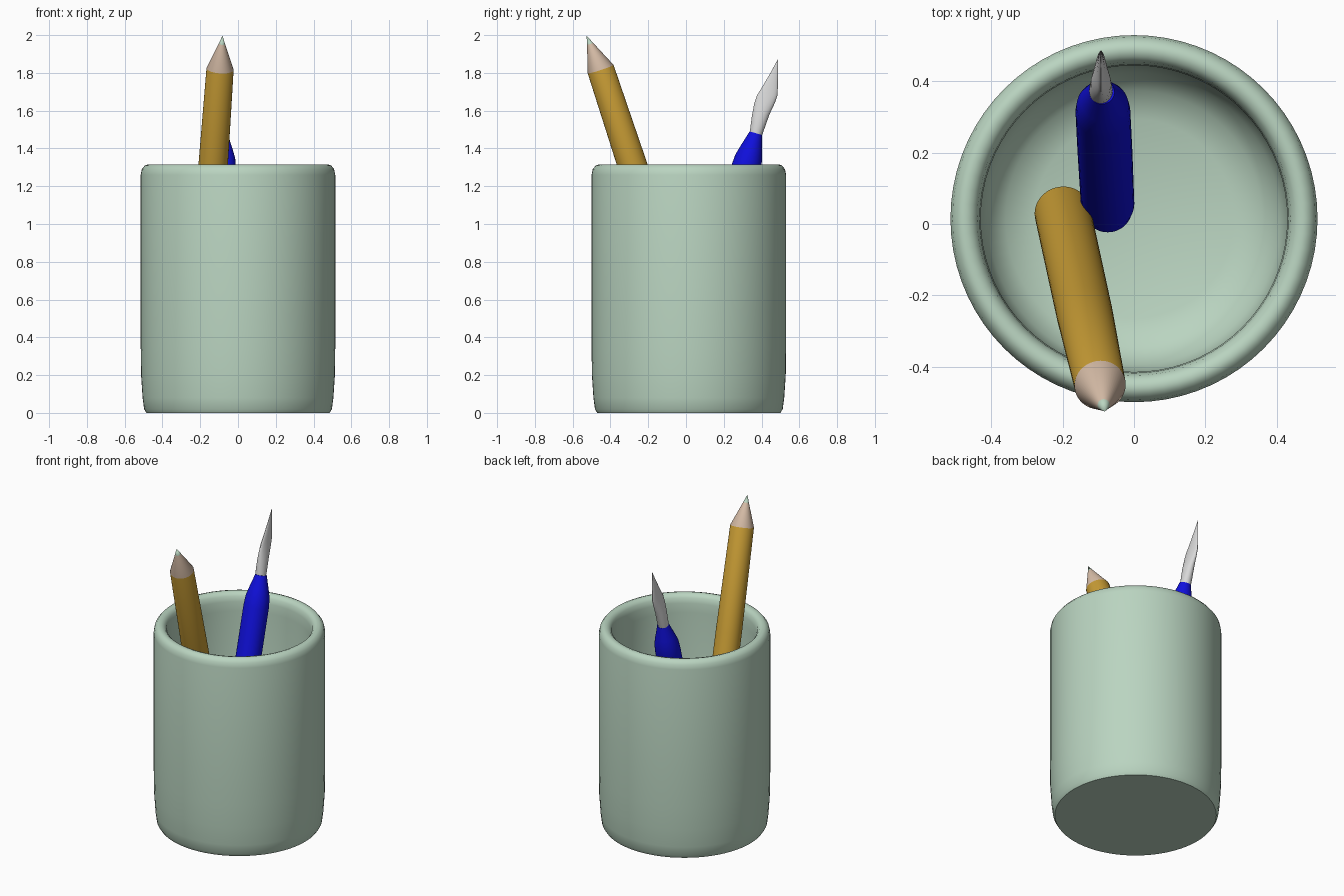
import bpy, bmesh, math
from mathutils import Vector, Matrix

cube = bpy.data.objects.get("Cube")
if cube:
    bpy.data.objects.remove(cube, do_unlink=True)


def material(name, rgb):
    m = bpy.data.materials.new(name)
    m.use_nodes = True
    m.diffuse_color = (*rgb, 1)
    m.node_tree.nodes["Principled BSDF"].inputs["Base Color"].default_value = (*rgb, 1)
    return m


sage = material("sage green", (0.49, 0.66, 0.53))
yellow = material("pencil yellow", (0.57, 0.33, 0.035))
wood = material("bare wood", (0.68, 0.51, 0.39))
blue = material("handle blue", (0.005, 0.005, 0.72))
steel = material("steel grey", (0.70, 0.70, 0.70))


def loft(name, rings, mats, steps=48, origin=(0, 0, 0), toward=None, rule=None):
    """Skin elliptical rings (z, rx, ry, cx, cy); close both ends."""
    bm = bmesh.new()
    loops = []
    for z, rx, ry, cx, cy in rings:
        if rx == 0:
            loops.append([bm.verts.new((cx, cy, z))])
            continue
        angles = [math.tau * i / steps for i in range(steps)]
        loops.append([bm.verts.new((cx + rx * math.cos(a), cy + ry * math.sin(a), z))
                      for a in angles])
    for low, high in zip(loops, loops[1:]):
        for i in range(steps):
            j = (i + 1) % steps
            corners = [low[i % len(low)], low[j % len(low)],
                       high[j % len(high)], high[i % len(high)]]
            bm.faces.new(list(dict.fromkeys(corners)))
    for end in (loops[0], loops[-1]):
        if len(end) > 1:
            bm.faces.new(end)
    bmesh.ops.recalc_face_normals(bm, faces=bm.faces)
    if rule:
        for f in bm.faces:
            f.material_index = rule(f.calc_center_median().z)
    mesh = bpy.data.meshes.new(name)
    bm.to_mesh(mesh)
    bm.free()
    for m in mats:
        mesh.materials.append(m)
    obj = bpy.data.objects.new(name, mesh)
    bpy.context.collection.objects.link(obj)
    turn = Matrix()
    if toward:
        axis = Vector(toward) - Vector(origin)
        turn = Vector((0, 0, 1)).rotation_difference(axis).to_matrix().to_4x4()
    obj.matrix_world = Matrix.Translation(origin) @ turn
    bpy.ops.object.select_all(action="DESELECT")
    obj.select_set(True)
    bpy.context.view_layer.objects.active = obj
    bpy.ops.object.shade_smooth_by_angle(angle=math.radians(40))
    return obj


def round_rings(profile):
    return [(z, r, r, 0, 0) for r, z in profile]


# Cup: outer wall, rolled rim, inner wall and floor
cup_profile = [(0, 0), (0.485, 0), (0.497, 0.02), (0.505, 0.08), (0.513, 0.2),
               (0.515, 0.35), (0.515, 1.26), (0.509, 1.29), (0.493, 1.31),
               (0.475, 1.316), (0.455, 1.31), (0.44, 1.293), (0.433, 1.26),
               (0.43, 1.2), (0.43, 0.52), (0.41, 0.43), (0.36, 0.37),
               (0.28, 0.34), (0, 0.33)]
loft("cup", round_rings(cup_profile), [sage], steps=72, origin=(0, 0.015, 0))

# Pencil: shaft, sharpened wood cone and lead point
shaft = 1.541
pencil = round_rings([(0.079, 0), (0.079, 0.9), (0.072, shaft)])
pencil += [(shaft + 0.145, 0.017, 0.017, 0, -0.011), (shaft + 0.192, 0, 0, 0, -0.015)]
loft("pencil", pencil, [yellow, wood, sage], origin=(-0.2, 0.03, 0.36),
     toward=(-0.095, -0.452, 1.82),
     rule=lambda z: 0 if z <= shaft else (1 if z < shaft + 0.13 else 2))

# Knife handle: rounded butt and tapered neck
handle_profile = [(0.04, 0), (0.068, 0.025), (0.075, 0.08), (0.077, 0.6),
                  (0.077, 1.0), (0.073, 1.06), (0.06, 1.11), (0.044, 1.165),
                  (0.035, 1.198)]
loft("knife_handle", round_rings(handle_profile), [blue],
     origin=(-0.073, 0.035, 0.33), toward=(-0.09, 0.37, 1.48))

# Knife blade: round tang flattening into a thin pointed blade, (z, front y, back y, half width)
blade_edges = [(1.45, 0.335, 0.395, 0.03), (1.49, 0.338, 0.41, 0.033),
               (1.58, 0.35, 0.442, 0.028), (1.64, 0.362, 0.47, 0.02),
               (1.68, 0.375, 0.484, 0.015), (1.72, 0.4, 0.486, 0.011),
               (1.80, 0.447, 0.487, 0.006), (1.87, 0.485, 0.487, 0.001)]
loft("knife_blade", [(z, w, (b - a) / 2, -0.093, (a + b) / 2) for z, a, b, w in blade_edges],
     [steel], steps=24)
